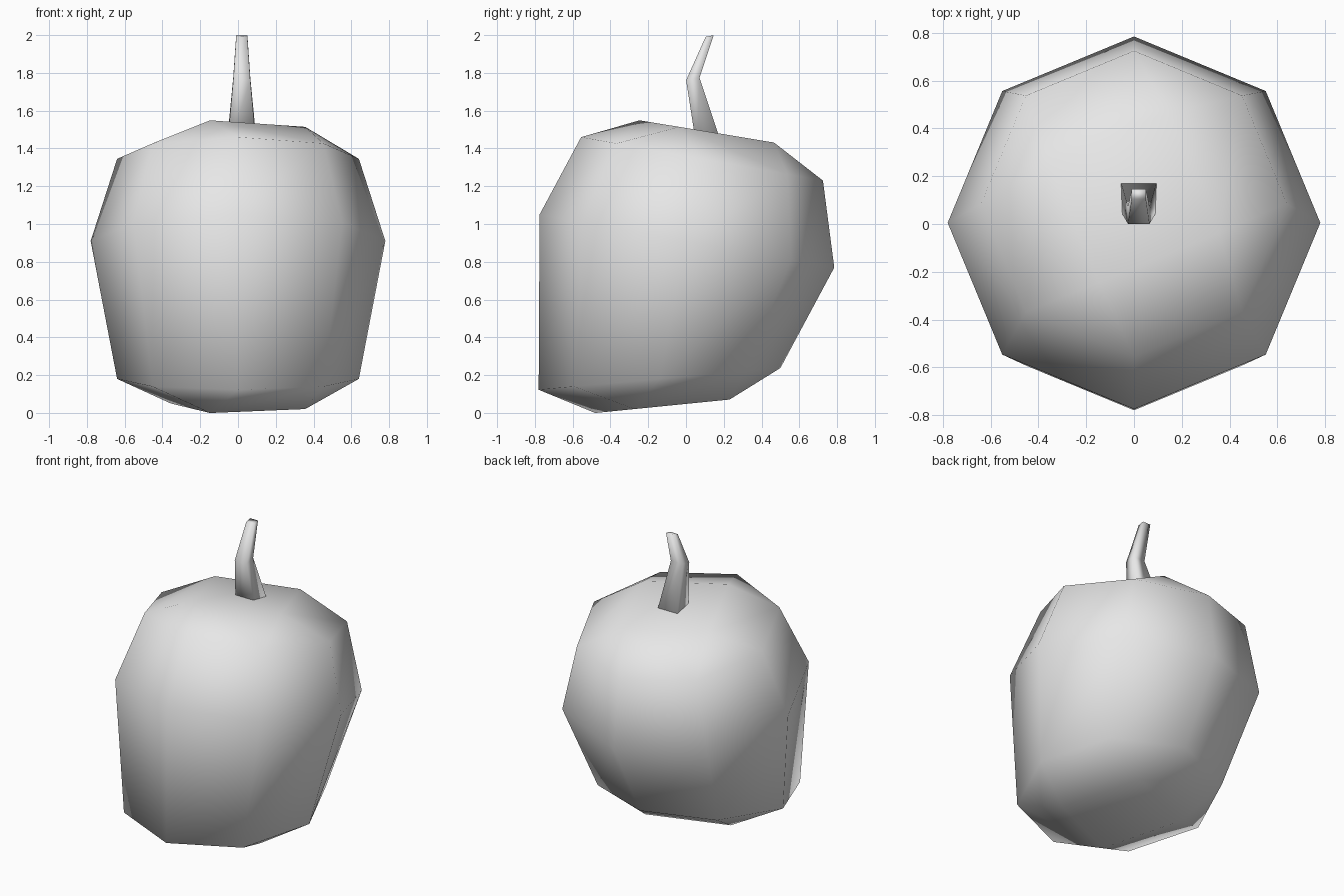
import bpy, bmesh
from math import sin, cos, pi

cube = bpy.data.objects.get("Cube")
if cube:
    bpy.data.objects.remove(cube, do_unlink=True)

grey = bpy.data.materials.new("light_grey")
grey.use_nodes = True
grey.diffuse_color = (0.8, 0.8, 0.8, 1)
grey.node_tree.nodes["Principled BSDF"].inputs["Base Color"].default_value = (0.8, 0.8, 0.8, 1)


def ring(bm, sides, start, r, y, z, slope, x=0, ry=None):
    """Tilted polygon ring, rising by slope along y."""
    verts = []
    for i in range(sides):
        a = start + 2 * pi * i / sides
        dy = (ry or r) * sin(a)
        verts.append(bm.verts.new((x + r * cos(a), y + dy, z + slope * dy)))
    return verts


def bridge(bm, lower, upper):
    n = len(lower)
    for i in range(n):
        j = (i + 1) % n
        bm.faces.new((lower[i], lower[j], upper[j], upper[i]))


def cap(bm, octagon, square):
    """Close an octagon with a twisted square: triangles at its corners."""
    for k in range(4):
        a, b, c = (octagon[(2 * k + d) % 8] for d in (1, 2, 3))
        p, q = square[k], square[(k + 1) % 4]
        bm.faces.new((p, a, b))
        bm.faces.new((p, b, c, q))
    bm.faces.new(square)


def finish(bm, name):
    bmesh.ops.recalc_face_normals(bm, faces=bm.faces)
    for f in bm.faces:
        f.smooth = True
    mesh = bpy.data.meshes.new(name)
    bm.to_mesh(mesh)
    bm.free()
    mesh.materials.append(grey)
    obj = bpy.data.objects.new(name, mesh)
    bpy.context.collection.objects.link(obj)


# Fruit body: three tilted octagons, closed by a square at each end
bm = bmesh.new()
low = ring(bm, 8, 0, 0.64, -0.14, 0.18, 0.09)
mid = ring(bm, 8, 0, 0.78, 0.005, 0.91, -0.18)
high = ring(bm, 8, 0, 0.64, 0.085, 1.345, -0.18)
bottom = ring(bm, 4, pi * 3 / 8, 0.385, -0.125, 0.035, 0.1)
top = ring(bm, 4, pi * 3 / 8, 0.385, 0.11, 1.49, -0.165)
bridge(bm, low, mid)
bridge(bm, mid, high)
cap(bm, low, bottom)
cap(bm, high, top)
finish(bm, "fruit_body")

# Bent four-sided stem, sunk into the body
bm = bmesh.new()
base = ring(bm, 4, pi / 4, 0.113, 0.125, 1.4, 0.3, 0.02, 0.092)
bend = ring(bm, 4, pi / 4, 0.064, 0.036, 1.768, 0.2, 0.02, 0.05)
tip = ring(bm, 4, pi / 4, 0.042, 0.125, 1.995, 0.2, 0.02, 0.03)
bridge(bm, base, bend)
bridge(bm, bend, tip)
bm.faces.new(base)
bm.faces.new(tip)
finish(bm, "stem")
